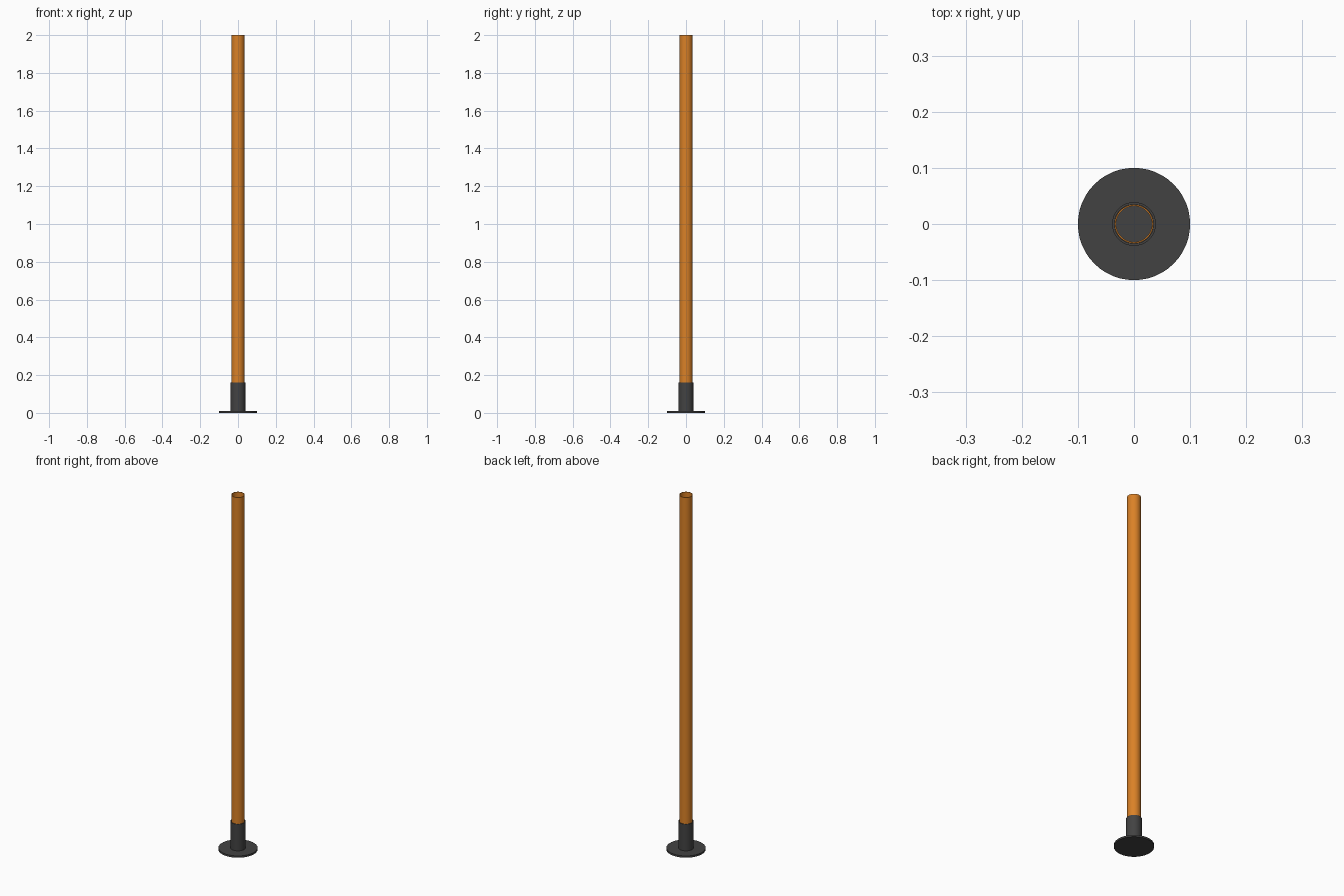
import bpy, bmesh, math

if "Cube" in bpy.data.objects:
    bpy.data.objects.remove(bpy.data.objects["Cube"])

def lathe(name, profile, color, closed=False, steps=48):
    """Spin an (r, z) profile round the z axis."""
    bm = bmesh.new()
    vs = [bm.verts.new((r, 0, z)) for r, z in profile]
    edges = [bm.edges.new(p) for p in zip(vs, vs[1:])]
    if closed:
        edges.append(bm.edges.new((vs[-1], vs[0])))
    bmesh.ops.spin(bm, geom=vs + edges, axis=(0, 0, 1), cent=(0, 0, 0),
                   angle=2 * math.pi, steps=steps)
    bmesh.ops.remove_doubles(bm, verts=bm.verts, dist=1e-5)
    bmesh.ops.recalc_face_normals(bm, faces=bm.faces)
    me = bpy.data.meshes.new(name)
    bm.to_mesh(me)
    bm.free()
    ob = bpy.data.objects.new(name, me)
    bpy.context.collection.objects.link(ob)
    mat = bpy.data.materials.new(name + "_paint")
    mat.diffuse_color = color
    mat.use_nodes = True
    mat.node_tree.nodes["Principled BSDF"].inputs["Base Color"].default_value = mat.diffuse_color
    me.materials.append(mat)
    bpy.context.view_layer.objects.active = ob
    ob.select_set(True)
    bpy.ops.object.shade_smooth_by_angle(angle=math.radians(35))
    ob.select_set(False)
    return ob

def tube(name, r_out, r_in, z0, z1, color):
    return lathe(name, [(r_out, z0), (r_out, z1), (r_in, z1), (r_in, z0)], color, True)

DARK = (0.055, 0.055, 0.055, 1)
ORANGE = (0.7, 0.22, 0.02, 1)

# Round foot plate
lathe("base_plate", [(0, 0), (0.1, 0), (0.1, 0.01), (0, 0.01)], DARK)
# Socket sleeve holding the pole
tube("socket", 0.039, 0.035, 0.01, 0.16, DARK)
# Hollow pole, open at the top
tube("pole", 0.0345, 0.032, 0.01, 2.0, ORANGE)
